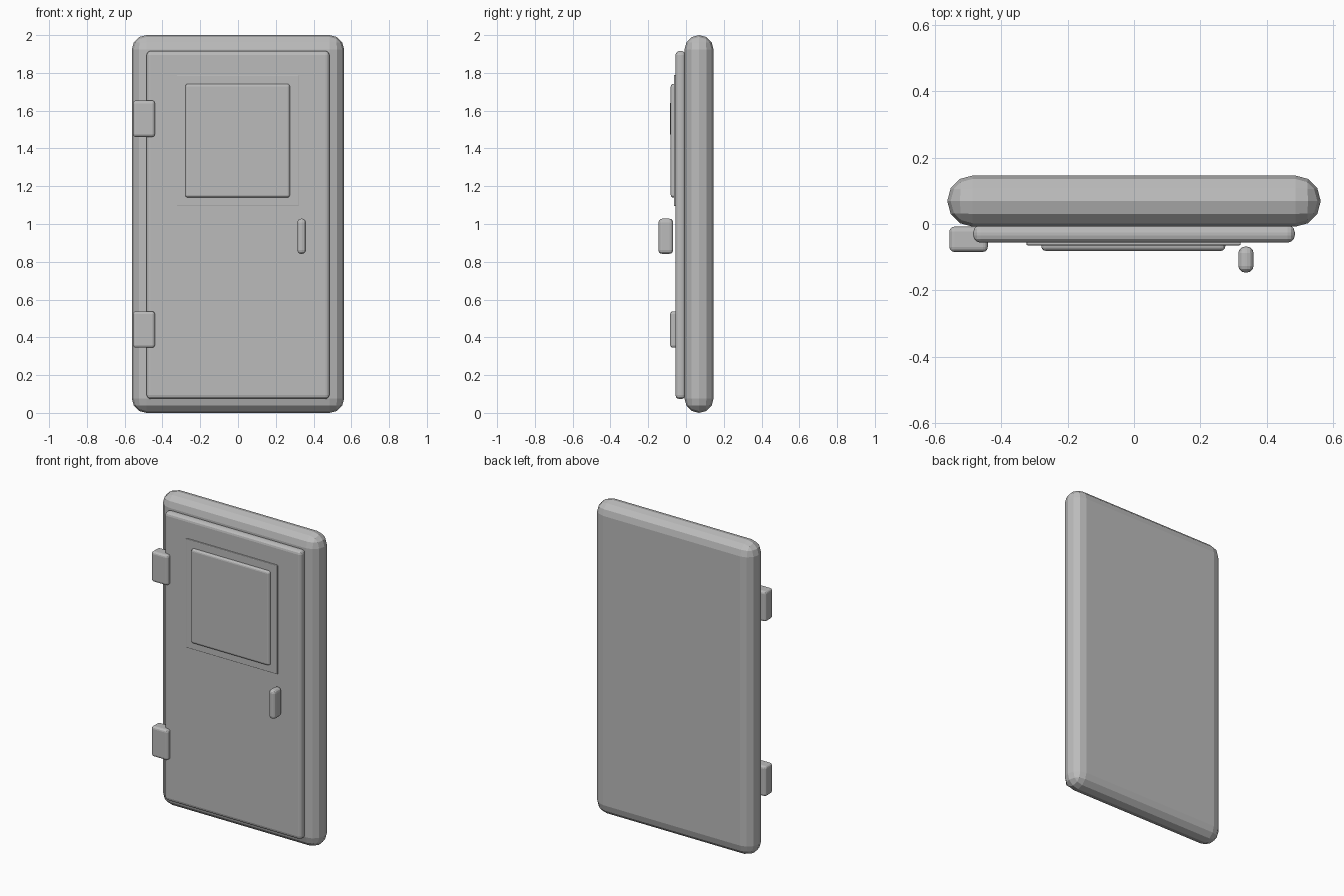
import bpy
import bmesh

if "Cube" in bpy.data.objects:
    bpy.data.objects.remove(bpy.data.objects["Cube"])

grey = bpy.data.materials.new("plain grey")
grey.diffuse_color = (0.5, 0.5, 0.5, 1)
grey.use_nodes = True
grey.node_tree.nodes["Principled BSDF"].inputs["Base Color"].default_value = grey.diffuse_color


def rounded_box(name, x, y, z, bevel, segments=3):
    """Box spanning the (min, max) ranges, with flat-faceted rounded edges."""
    bm = bmesh.new()
    bmesh.ops.create_cube(bm, size=1)
    for v in bm.verts:
        for axis, (low, high) in enumerate((x, y, z)):
            v.co[axis] = low if v.co[axis] < 0 else high
    bmesh.ops.bevel(bm, geom=bm.edges[:], offset=bevel, segments=segments,
                    profile=0.5, affect='EDGES', clamp_overlap=True)
    bmesh.ops.remove_doubles(bm, verts=bm.verts, dist=0.0001)
    mesh = bpy.data.meshes.new(name)
    bm.to_mesh(mesh)
    bm.free()
    mesh.materials.append(grey)
    obj = bpy.data.objects.new(name, mesh)
    bpy.context.collection.objects.link(obj)
    return obj


# Thick outer frame and the door leaf in front of it
rounded_box("door_frame", (-0.562, 0.562), (-0.008, 0.146), (0, 2), 0.0765)
rounded_box("door_panel", (-0.484, 0.484), (-0.056, -0.003), (0.073, 1.916), 0.022)

# Window surround and raised pane
rounded_box("window_surround", (-0.324, 0.321), (-0.064, -0.034), (1.094, 1.79), 0.004, 2)
rounded_box("window_pane", (-0.279, 0.275), (-0.081, -0.045), (1.14, 1.742), 0.014)

# Hinges on the left edge
for label, base in (("lower", 0.345), ("upper", 1.461)):
    rounded_box(label + "_hinge", (-0.556, -0.44), (-0.084, -0.008),
                (base, base + 0.193), 0.015)

# Upright handle, standing just off the panel
rounded_box("handle", (0.314, 0.36), (-0.146, -0.068), (0.842, 1.028), 0.02)
